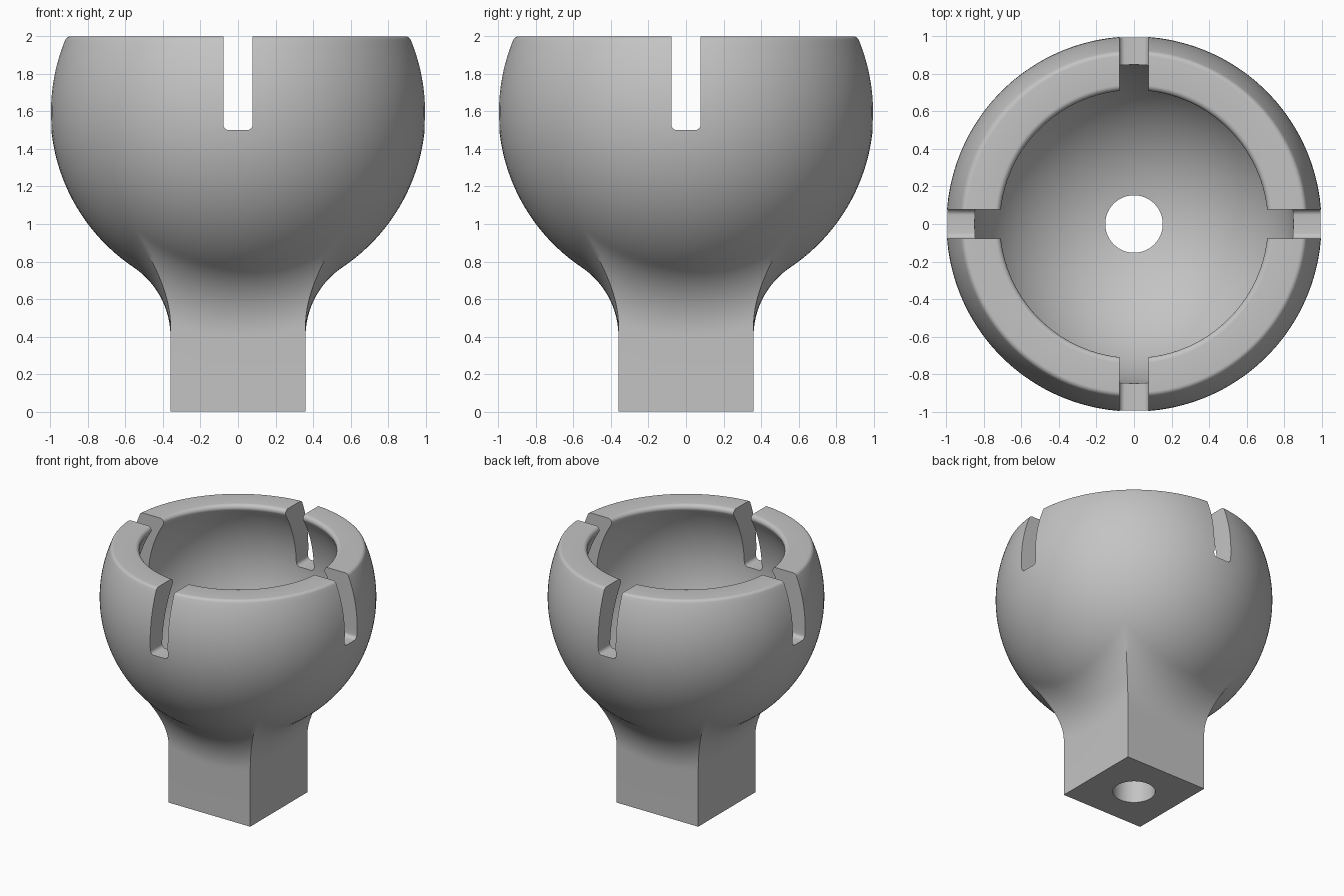
import bpy
import bmesh
from math import sin, cos, asin, atan2, sqrt, pi, radians
from mathutils import Matrix, Vector

cube = bpy.data.objects.get("Cube")
if cube:
    bpy.data.objects.remove(cube, do_unlink=True)

PER_SIDE = 32            # columns on each side of the square stem
OUT_R, OUT_Z = 1.0, 1.6  # outer ball
IN_R, IN_Z = 0.85, 1.5   # socket
STEM = 0.36              # half width of the stem
HOLE = 0.153
LIP = 0.03               # rounding of the rim
SLOT_W, SLOT_Z = 0.155, 1.5
BLEND_Z = 0.4            # where the blend leaves the stem side


def lerp(a, b, t):
    return a + (b - a) * t


# Material
mat = bpy.data.materials.new("plain grey")
mat.use_nodes = True
grey = (0.55, 0.55, 0.55, 1)
mat.diffuse_color = grey
mat.node_tree.nodes["Principled BSDF"].inputs["Base Color"].default_value = grey

# The blend is a rolling-ball fillet: on each side it is a ring about the side's normal
drop = OUT_Z - BLEND_Z
blend_r = (STEM ** 2 + drop ** 2 - OUT_R ** 2) / (2 * (OUT_R - STEM))
end_angle = atan2(drop, STEM + blend_r)


def side_row(x, rho, floor=False):
    """One loop around all four sides, meeting at the stem corners."""
    row = []
    for k in range(4):
        turn = Matrix.Rotation(k * pi / 2, 3, "Z")
        for i in range(PER_SIDE):
            phi = lerp(-1, 1, i / PER_SIDE) * asin(x / rho)
            z = 0 if floor else OUT_Z - rho * cos(phi)
            row.append(turn @ Vector((x, rho * sin(phi), z)))
    return row


rows = [side_row(STEM, drop, floor=True)]
for i in range(17):
    a = end_angle * i / 16
    rows.append(side_row(STEM + blend_r * (1 - cos(a)), drop - blend_r * sin(a)))

# Outer ball, from the blend up to the rim
contact = rows[-1]
azimuth = [atan2(p.y, p.x) for p in contact]
start = [asin((p.z - OUT_Z) / OUT_R) for p in contact]
lip_z = 2 - LIP
rim_angle = asin((lip_z - OUT_Z) / (OUT_R - LIP))
for i in range(1, 41):
    row = []
    for az, e0 in zip(azimuth, start):
        e = lerp(e0, rim_angle, i / 40)
        row.append(Vector((OUT_R * cos(e) * cos(az), OUT_R * cos(e) * sin(az),
                           OUT_Z + OUT_R * sin(e))))
    rows.append(row)

# Rim, socket and hole as a turned profile of (radius, height)
profile = []
outer_lip = (OUT_R - LIP) * cos(rim_angle)
for i in range(1, 7):
    a = lerp(rim_angle, pi / 2, i / 6)
    profile.append((outer_lip + LIP * cos(a), lip_z + LIP * sin(a)))
socket_angle = asin((lip_z - IN_Z) / (IN_R + LIP))
inner_lip = (IN_R + LIP) * cos(socket_angle)
for i in range(9):
    a = lerp(pi / 2, pi + socket_angle, i / 8)
    profile.append((inner_lip + LIP * cos(a), lip_z + LIP * sin(a)))
hole_angle = -pi / 2 + asin(HOLE / IN_R)
for i in range(1, 41):
    e = lerp(socket_angle, hole_angle, i / 40)
    profile.append((IN_R * cos(e), IN_Z + IN_R * sin(e)))
profile.append((HOLE, 0))
for r, z in profile:
    rows.append([Vector((r * cos(az), r * sin(az), z)) for az in azimuth])

# Skin the loops into one closed body
bm = bmesh.new()
loops = [[bm.verts.new(p) for p in row] for row in rows]
count = 4 * PER_SIDE
for a, b in zip(loops, loops[1:] + loops[:1]):
    for i in range(count):
        j = (i + 1) % count
        bm.faces.new((a[i], a[j], b[j], b[i]))
bmesh.ops.recalc_face_normals(bm, faces=bm.faces)
mesh = bpy.data.meshes.new("socket_body")
bm.to_mesh(mesh)
bm.free()
mesh.materials.append(mat)
body = bpy.data.objects.new("socket_body", mesh)
bpy.context.collection.objects.link(body)


def slot_cutter(name, size):
    """Box with its long lower edges rounded."""
    bm = bmesh.new()
    bmesh.ops.create_cube(bm, size=1)
    bmesh.ops.scale(bm, vec=size, verts=bm.verts)
    bmesh.ops.translate(bm, vec=(0, 0, SLOT_Z + size[2] / 2), verts=bm.verts)
    long_axis = 0 if size[0] > size[1] else 1
    edges = [e for e in bm.edges
             if all(v.co.z < SLOT_Z + 0.01 for v in e.verts)
             and abs(e.verts[0].co[long_axis] - e.verts[1].co[long_axis]) > 1]
    bmesh.ops.bevel(bm, geom=edges, offset=0.03, segments=5, profile=0.5,
                    affect="EDGES")
    bmesh.ops.recalc_face_normals(bm, faces=bm.faces)
    me = bpy.data.meshes.new(name)
    bm.to_mesh(me)
    bm.free()
    me.materials.append(mat)
    ob = bpy.data.objects.new(name, me)
    ob.hide_render = True
    bpy.context.collection.objects.link(ob)
    return ob


# Four slots from two crossing cutters
bpy.ops.object.select_all(action="DESELECT")
body.select_set(True)
bpy.context.view_layer.objects.active = body
for name, size in (("slot_cutter_x", (2.4, SLOT_W, 0.8)),
                   ("slot_cutter_y", (SLOT_W, 2.4, 0.8))):
    cutter = slot_cutter(name, size)
    mod = body.modifiers.new(name, "BOOLEAN")
    mod.operation = "DIFFERENCE"
    mod.solver = "EXACT"
    mod.object = cutter
    bpy.ops.object.modifier_apply(modifier=mod.name)
    bpy.data.objects.remove(cutter, do_unlink=True)

bpy.ops.object.shade_smooth_by_angle(angle=radians(30))
